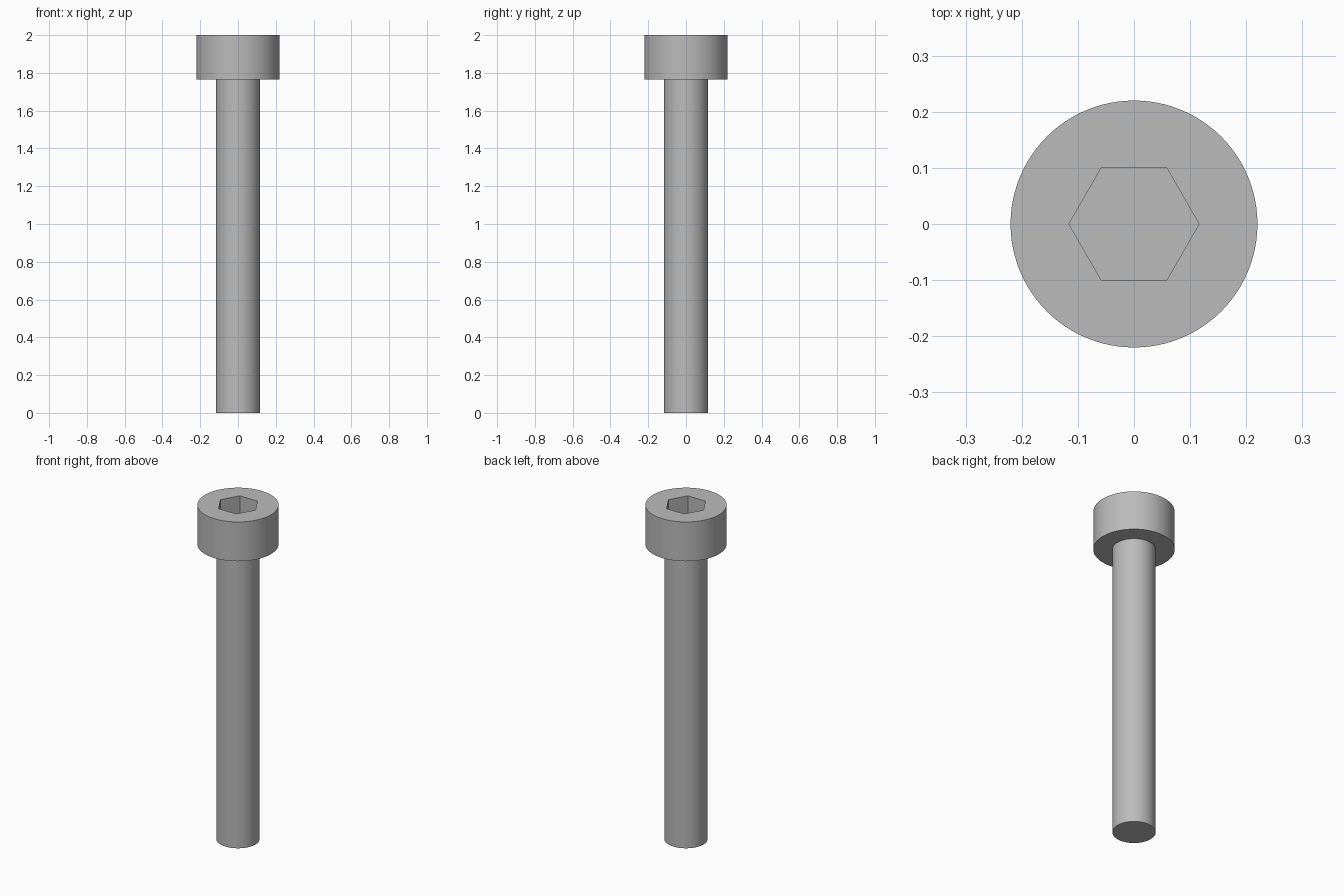
import bpy
import bmesh
import math

cube = bpy.data.objects.get("Cube")
if cube:
    bpy.data.objects.remove(cube, do_unlink=True)

SIDES = 96
HEAD_R, SHANK_R, SOCKET_R = 0.22, 0.117, 0.116
HEIGHT, HEAD_BASE, SOCKET_DEPTH = 2.0, 1.765, 0.13

steel = bpy.data.materials.new("grey_steel")
steel.use_nodes = True
colour = (0.5, 0.5, 0.5, 1)
steel.diffuse_color = colour
steel.node_tree.nodes["Principled BSDF"].inputs["Base Color"].default_value = colour


def ring(bm, radius, z, sides):
    """Closed loop of edges around the z axis."""
    verts = [bm.verts.new((radius * math.cos(a), radius * math.sin(a), z))
             for a in (2 * math.pi * i / sides for i in range(sides))]
    return [bm.edges.new((v, verts[i - 1])) for i, v in enumerate(verts)]


def cap(bm, loop):
    bmesh.ops.contextual_create(bm, geom=loop)


def finish(name, bm):
    bmesh.ops.recalc_face_normals(bm, faces=bm.faces)
    mesh = bpy.data.meshes.new(name)
    bm.to_mesh(mesh)
    bm.free()
    mesh.materials.append(steel)
    obj = bpy.data.objects.new(name, mesh)
    bpy.context.collection.objects.link(obj)
    return obj


def prism(name, radius, bottom, top, sides):
    bm = bmesh.new()
    low, high = ring(bm, radius, bottom, sides), ring(bm, radius, top, sides)
    bmesh.ops.bridge_loops(bm, edges=low + high)
    cap(bm, low)
    cap(bm, high)
    return finish(name, bm)


# Bolt body: shank, flat shoulder and head as one turned solid
bm = bmesh.new()
profile = [(SHANK_R, 0), (SHANK_R, HEAD_BASE), (HEAD_R, HEAD_BASE), (HEAD_R, HEIGHT)]
loops = [ring(bm, r, z, SIDES) for r, z in profile]
for lower, upper in zip(loops, loops[1:]):
    bmesh.ops.bridge_loops(bm, edges=lower + upper)
cap(bm, loops[0])
cap(bm, loops[-1])
bolt = finish("socket_head_bolt", bm)

# Hexagonal socket cut into the head
cutter = prism("socket_cutter", SOCKET_R, HEIGHT - SOCKET_DEPTH, HEIGHT + 0.1, 6)
cutter.hide_render = True
cut = bolt.modifiers.new("hex_socket", "BOOLEAN")
cut.operation = "DIFFERENCE"
cut.solver = "EXACT"
cut.object = cutter
bpy.context.view_layer.objects.active = bolt
bolt.select_set(True)
bpy.ops.object.modifier_apply(modifier=cut.name)
bpy.data.objects.remove(cutter, do_unlink=True)

# Smooth round walls with sharp rims
bpy.ops.object.shade_smooth_by_angle(angle=math.radians(30))
